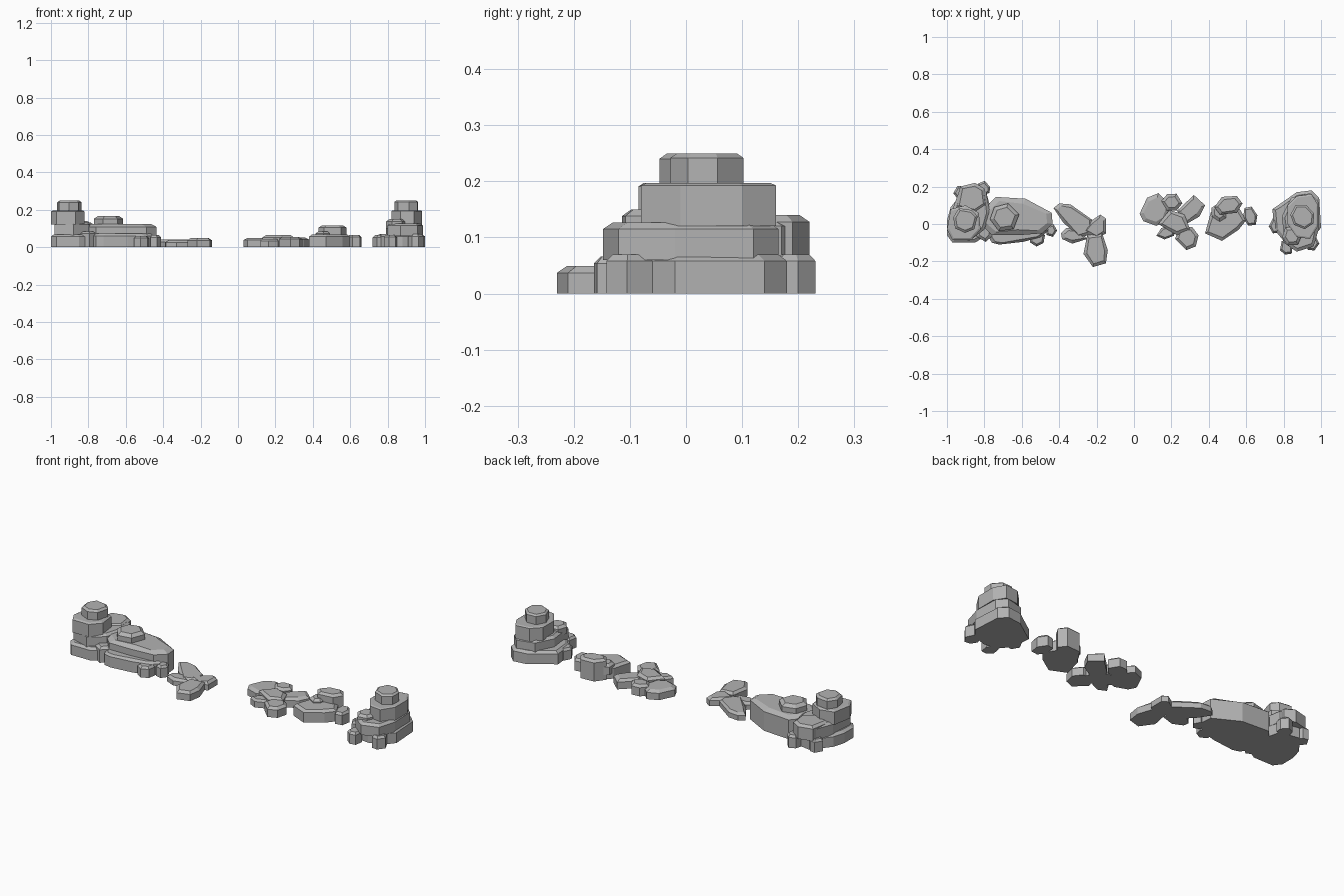
import bpy, bmesh, math, random
from mathutils import Vector

# Dark grey stone
stone = bpy.data.materials.new("stone_grey")
stone.diffuse_color = (0.45, 0.45, 0.45, 1)


def rock(name, outline, z0, z1, inset=0.018, drop=0.012):
    """Flat-faced stone: prism over an outline with a chamfered top rim."""
    pts = [Vector(p) for p in outline]
    n = len(pts)
    area = sum(pts[i - 1].cross(pts[i]) for i in range(n))
    if area < 0:
        pts.reverse()
    c = sum(pts, Vector((0, 0))) / n
    top = [p + (c - p).normalized() * inset for p in pts]
    bm = bmesh.new()
    rings = [[bm.verts.new((p.x, p.y, z)) for p in ring]
             for ring, z in ((pts, z0), (pts, z1 - drop), (top, z1))]
    bm.faces.new(rings[0][::-1])
    bm.faces.new(rings[2])
    for lo, hi in zip(rings, rings[1:]):
        for i in range(n):
            j = (i + 1) % n
            bm.faces.new((lo[i], lo[j], hi[j], hi[i]))
    me = bpy.data.meshes.new(name)
    bm.to_mesh(me)
    bm.free()
    me.materials.append(stone)
    bpy.context.collection.objects.link(bpy.data.objects.new(name, me))


def pebble(name, x, y, rx, ry, turn, z1, sides=6, z0=0.0, seed=0, inset=0.018, drop=0.012):
    """Irregular stone from a jittered, turned ellipse."""
    rnd = random.Random(seed)
    t = math.radians(turn)
    out = []
    for i in range(sides):
        a = (i + rnd.uniform(-0.15, 0.15)) * math.tau / sides
        r = rnd.uniform(0.95, 1.07)
        u, v = rx * r * math.cos(a), ry * r * math.sin(a)
        out.append((x + u * math.cos(t) - v * math.sin(t), y + u * math.sin(t) + v * math.cos(t)))
    rock(name, out, z0, z1, inset, drop)


# Left tower: stacked slabs
rock("left_base_slab", [(-1, -.06), (-.97, -.1), (-.85, -.1), (-.77, -.05), (-.76, .06),
                        (-.79, .17), (-.9, .19), (-.98, .09), (-1, .02)], 0, .068)
rock("left_second_slab", [(-.98, -.06), (-.88, -.09), (-.8, -.03), (-.77, .06), (-.79, .17),
                          (-.83, .2), (-.93, .19), (-.97, .08)], .06, .132)
rock("left_back_slab", [(-.95, .09), (-.93, .2), (-.85, .22), (-.8, .19), (-.79, .1), (-.85, .06)], .06, .14)
rock("left_tower_block", [(-1, -.03), (-.97, -.085), (-.87, -.085), (-.82, -.03), (-.83, .06),
                          (-.9, .1), (-.98, .08)], .12, .197, .012, .006)
pebble("left_tower_cap", -.903, .02, .066, .07, 10, .25, 7, .19, 2, .014, .01)
pebble("left_back_stone_a", -.805, .19, .036, .042, 20, .07, 6, 0, 3, .012)
pebble("left_back_stone_b", -.93, .17, .035, .037, 0, .07, 6, 0, 4, .012)
pebble("left_edge_stone", -.8, -.05, .045, .045, 30, .085, 6, 0, 5)

# Long slab beside the left tower
rock("long_slab", [(-.8, .08), (-.74, .145), (-.58, .135), (-.44, .06), (-.435, .0), (-.49, -.05),
                   (-.62, -.06), (-.76, -.06), (-.82, 0)], 0, .124, .03, .016)
rock("long_slab_front", [(-.79, -.05), (-.76, -.1), (-.72, -.11), (-.59, -.095), (-.5, -.07), (-.45, -.03),
                         (-.5, .02), (-.75, .02)], 0, .072)
pebble("long_slab_cap", -.69, .035, .08, .08, 15, .167, 6, .11, 7, .022, .015)
pebble("long_slab_stone_a", -.52, -.075, .044, .045, 25, .06, 6, 0, 8, .012)
pebble("long_slab_stone_b", -.445, -.035, .034, .035, 0, .065, 5, 0, 9, .012)

# Low flat stones, left of the gap
rock("low_left_stone_a", [(-.43, .085), (-.4, .11), (-.34, .105), (-.22, .02), (-.22, -.05), (-.29, -.075),
                          (-.38, .01)], 0, .04)
rock("low_left_stone_b", [(-.27, -.04), (-.24, .01), (-.18, .05), (-.15, .03), (-.15, -.05), (-.2, -.08)], 0, .043)
rock("low_left_stone_c", [(-.25, -.06), (-.17, -.05), (-.14, -.14), (-.15, -.21), (-.22, -.23), (-.27, -.16)],
     0, .049)
rock("low_left_stone_d", [(-.39, -.05), (-.36, -.02), (-.29, -.03), (-.25, -.08), (-.33, -.105), (-.385, -.08)],
     0, .038)

# Low flat stones, right of the gap
rock("low_right_stone_a", [(.03, .055), (.07, .14), (.13, .165), (.195, .1), (.17, .02), (.12, -.01), (.05, .015)],
     0, .05, .022)
rock("low_right_stone_b", [(.23, .07), (.32, .155), (.38, .1), (.35, .04), (.28, .0)], 0, .052, .022)
rock("low_right_stone_c", [(.13, 0), (.19, .075), (.27, .05), (.3, -.03), (.23, -.06)], 0, .064, .02)
rock("low_right_stone_d", [(.22, -.08), (.24, -.02), (.31, -.015), (.345, -.06), (.33, -.12), (.28, -.14)], 0, .055)
pebble("low_right_stone_e", .175, -.045, .055, .034, 20, .045, 6, 0, 12, .012)
pebble("low_right_stone_f", .2, .115, .057, .05, 0, .06, 6, 0, 13)

# Medium slab group on the right
rock("mid_slab", [(.38, -.05), (.41, .06), (.46, .11), (.56, .09), (.6, .02), (.56, -.03), (.47, -.09)], 0, .068)
rock("mid_block", [(.43, .09), (.47, .145), (.55, .15), (.58, .11), (.55, .06), (.46, .05)], 0, .116)
pebble("mid_step", .455, .065, .045, .05, 25, .085, 6, .03, 15)
pebble("mid_side_stone", .622, .04, .038, .058, 15, .066, 6, 0, 16, .012)

# Right tower: stacked slabs
rock("right_base_slab", [(.74, .08), (.77, .1), (.87, .17), (.95, .18), (.99, .14), (1, -.02), (.96, -.07),
                         (.88, -.1), (.8, -.09), (.75, -.03)], 0, .07)
rock("right_second_slab", [(.8, -.04), (.79, .04), (.84, .14), (.94, .165), (.985, .12), (.99, -.02),
                           (.96, -.12), (.87, -.148), (.8, -.1)], .06, .127)
rock("right_tower_block", [(.82, .0), (.82, .1), (.87, .15), (.95, .16), (.985, .1), (.985, -.01), (.94, -.08),
                           (.87, -.07)], .12, .197, .01, .004)
pebble("right_tower_cap", .9, .04, .063, .07, 20, .25, 7, .19, 18, .012, .008)
pebble("right_front_step", .845, -.065, .055, .055, 10, .15, 6, .1, 19)
pebble("right_front_stone_a", .815, -.125, .036, .042, 15, .066, 6, 0, 20, .012)
pebble("right_front_stone_b", .95, -.1, .04, .045, 0, .07, 6, 0, 21, .012)
pebble("right_side_stone", .757, -.01, .037, .045, 0, .064, 6, 0, 22, .012)
